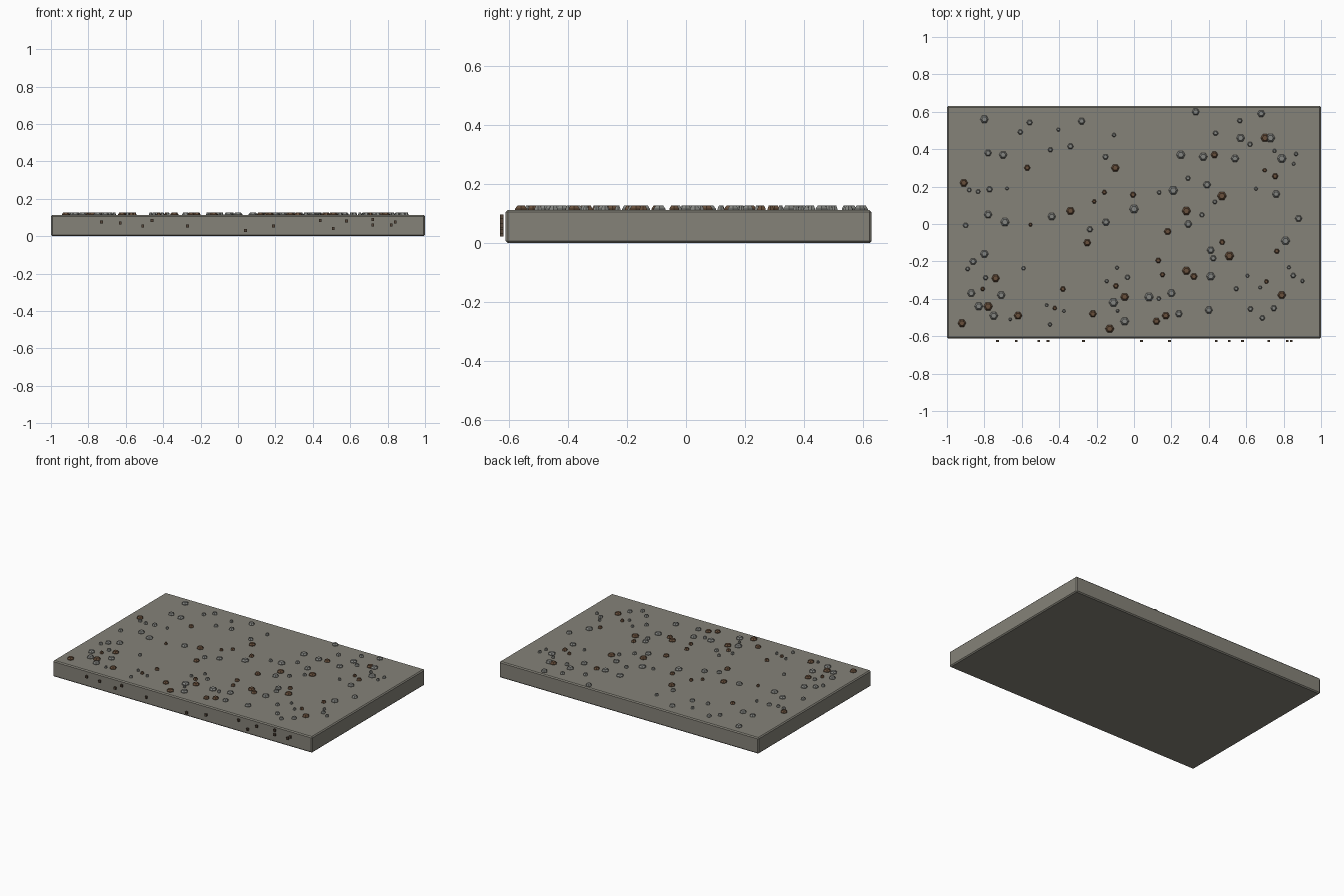
import bpy, bmesh, math, random
from mathutils import Matrix

if "Cube" in bpy.data.objects:
    bpy.data.objects.remove(bpy.data.objects["Cube"])

random.seed(11)


def material(name, rgb):
    m = bpy.data.materials.new(name)
    m.diffuse_color = (*rgb, 1)
    m.use_nodes = True
    m.node_tree.nodes["Principled BSDF"].inputs["Base Color"].default_value = m.diffuse_color
    return m


SLAB = material("warm grey earth", (0.235, 0.225, 0.19))
GREY = material("grey stone", (0.23, 0.235, 0.22))
BROWN = material("brown stone", (0.14, 0.08, 0.045))
DARK = material("dark brown chip", (0.09, 0.06, 0.04))


def finish(bm, name, mat):
    bmesh.ops.recalc_face_normals(bm, faces=bm.faces)
    me = bpy.data.meshes.new(name)
    bm.to_mesh(me)
    bm.free()
    me.materials.append(mat)
    ob = bpy.data.objects.new(name, me)
    bpy.context.collection.objects.link(ob)
    return ob


def box(bm, centre, size):
    bmesh.ops.create_cube(bm, size=1, matrix=Matrix.Translation(centre) @ Matrix.Diagonal((*size, 1)))


def pebble(bm, x, y, r):
    # six-sided stone with a sloped shoulder and flat top
    rings = []
    for rad, z in ((r * 0.95, 0.106), (r, 0.116), (r * 0.62, 0.127)):
        rings.append([bm.verts.new((x + rad * math.cos(k * math.pi / 3),
                                    y + rad * math.sin(k * math.pi / 3), z)) for k in range(6)])
    for low, high in zip(rings, rings[1:]):
        for k in range(6):
            j = (k + 1) % 6
            bm.faces.new((low[k], low[j], high[j], high[k]))
    bm.faces.new(rings[0][::-1])
    bm.faces.new(rings[-1])


# Ground slab with chamfered edges
bm = bmesh.new()
box(bm, (0, 0.009, 0.056), (2, 1.242, 0.112))
bmesh.ops.bevel(bm, geom=bm.edges[:], offset=0.007, segments=1, affect='EDGES')
finish(bm, "ground_slab", SLAB)

# Main stones
brown_spots = [(-.91, .22), (-.92, -.53), (-.78, -.44), (-.74, -.29), (-.62, -.49), (-.34, .07),
               (-.25, -.10), (-.10, .30), (-.05, -.39), (-.13, -.56), (.12, -.52), (.17, -.49),
               (.18, -.04), (.28, .07), (.28, -.25), (.32, -.28), (.51, -.17), (.47, .15),
               (.70, .46), (.79, -.38), (-.22, -.48), (.43, .37)]
grey_spots = [(-.80, .56), (-.28, .55), (.33, .60), (.68, .59), (-.78, .38), (-.70, .37),
              (-.78, .05), (-.69, .01), (-.80, -.16), (-.83, -.44), (-.71, -.38), (-.75, -.49),
              (-.44, .04), (-.15, .01), (0, .08), (.21, .18), (.25, .37), (.37, .36), (.39, .21),
              (.41, -.14), (.40, -.46), (.24, -.48), (-.05, -.52), (.54, .35), (.73, .46),
              (.76, .16), (.79, .35), (.81, -.09), (.88, .03), (.29, 0), (.08, -.39), (.20, -.37),
              (-.11, -.42), (-.87, -.37), (-.86, -.20), (.57, .46), (.41, -.28)]
brown, grey = bmesh.new(), bmesh.new()
for x, y in brown_spots:
    pebble(brown, x, y, random.uniform(0.019, 0.025))
for x, y in grey_spots:
    pebble(grey, x, y, random.uniform(0.019, 0.025))

# Small scattered stones kept clear of the others
taken = brown_spots + grey_spots
count = 0
while count < 62:
    x, y = random.uniform(-0.92, 0.92), random.uniform(-0.55, 0.6)
    if min(math.hypot(x - a, y - b) for a, b in taken) < 0.045:
        continue
    taken.append((x, y))
    pebble(brown if count % 4 == 0 else grey, x, y, random.uniform(0.009, 0.017))
    count += 1
finish(brown, "brown_pebbles", BROWN)
finish(grey, "grey_pebbles", GREY)

# Chips just in front of the front face
bm = bmesh.new()
for x, z in [(-.73, .075), (-.63, .07), (-.51, .055), (-.46, .085), (-.27, .055), (.04, .03),
             (.19, .055), (.44, .085), (.51, .04), (.58, .08), (.72, .09), (.72, .06),
             (.82, .06), (.84, .075)]:
    box(bm, (x, -0.625, z), (0.014, 0.012, 0.016))
finish(bm, "front_chips", DARK)
